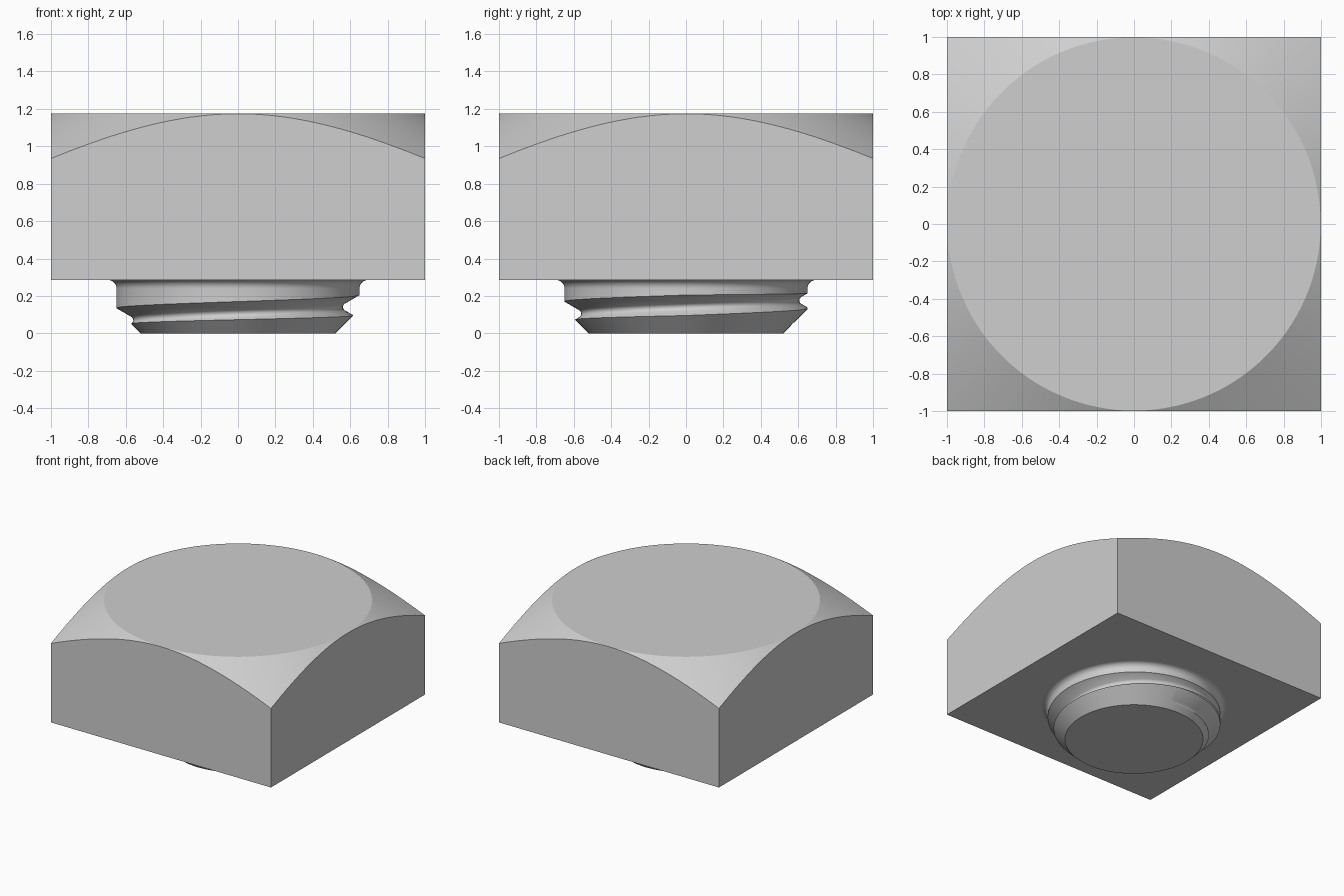
import bpy
import bmesh
from math import cos, sin, radians, tan, pi

old = bpy.data.objects.get("Cube")
if old:
    bpy.data.objects.remove(old, do_unlink=True)

TOP, SEAT = 1.175, 0.285      # top of the head, underside of the head
SHANK_R, ROOT_R = 0.65, 0.56  # thread crest and root radii
PITCH, FILLET = 0.14, 0.045

steel = bpy.data.materials.new("grey steel")
steel.use_nodes = True
steel.diffuse_color = (0.62, 0.62, 0.62, 1)
steel.node_tree.nodes["Principled BSDF"].inputs["Base Color"].default_value = steel.diffuse_color


def make_object(name, bm):
    bmesh.ops.recalc_face_normals(bm, faces=bm.faces)
    mesh = bpy.data.meshes.new(name)
    bm.to_mesh(mesh)
    bm.free()
    mesh.materials.append(steel)
    obj = bpy.data.objects.new(name, mesh)
    bpy.context.collection.objects.link(obj)
    return obj


def skin(name, rings, closed):
    """Join rings of points into a capped solid; closed wraps the last ring to the first."""
    bm = bmesh.new()
    rows = [[bm.verts.new(p) for p in ring] for ring in rings]
    n = len(rows[0])
    pairs = list(zip(rows, rows[1:]))
    if closed:
        pairs.append((rows[-1], rows[0]))
    for a, b in pairs:
        for i in range(n):
            j = (i + 1) % n
            bm.faces.new((a[i], a[j], b[j], b[i]))
    if not closed:
        bm.faces.new(rows[0])
        bm.faces.new(rows[-1])
    return make_object(name, bm)


def lathe(name, profile, steps=144):
    angles = [2 * pi * i / steps for i in range(steps)]
    return skin(name, [[(r * cos(a), r * sin(a), z) for a in angles] for r, z in profile], False)


def boolean(obj, cutter, operation):
    mod = obj.modifiers.new(operation.lower(), 'BOOLEAN')
    mod.operation = operation
    mod.solver = 'EXACT'
    mod.object = cutter
    bpy.context.view_layer.objects.active = obj
    bpy.ops.object.modifier_apply(modifier=mod.name)
    bpy.data.objects.remove(cutter, do_unlink=True)


def smooth(obj, angle):
    bpy.ops.object.select_all(action='DESELECT')
    obj.select_set(True)
    bpy.context.view_layer.objects.active = obj
    bpy.ops.object.shade_smooth_by_angle(angle=radians(angle))


# Square head, its corners trimmed by a 30 degree cone
bm = bmesh.new()
bmesh.ops.create_cube(bm, size=2)
for v in bm.verts:
    v.co.z = SEAT if v.co.z < 0 else TOP + 0.1
head = make_object("square_head", bm)
low = 0.2
trim = lathe("head_trim", [(0.998 + (TOP - low) / tan(radians(30)), low), (0.998, TOP)], 192)
boolean(head, trim, 'INTERSECT')
smooth(head, 20)

# Shank with a chamfered tip and a fillet under the head
profile = [(0.52, 0), (SHANK_R, SHANK_R - 0.52)]
for i in range(9):
    a = pi / 2 * i / 8
    profile.append((SHANK_R + FILLET * (1 - cos(a)), SEAT - FILLET * (1 - sin(a))))
profile.append((SHANK_R + FILLET, SEAT + 0.015))
shank = lathe("threaded_shank", profile)

# Helical thread groove that runs out below the head
rings = []
OUTER, FLANK, HALF = 0.67, tan(radians(30)), 0.013
for deg in range(61, 553, 3):
    a = radians(deg)
    zc = PITCH * deg / 360
    root = ROOT_R + (SHANK_R - ROOT_R) * max(0, deg - 360) / 180
    half = HALF + (OUTER - root) * FLANK
    section = [(OUTER, -half), (root + 0.009, -HALF - 0.005), (root + 0.002, -HALF * 0.7), (root, 0),
               (root + 0.002, HALF * 0.7), (root + 0.009, HALF + 0.005), (OUTER, half)]
    rings.append([(r * cos(a), r * sin(a), zc + z) for r, z in section])
groove = skin("groove_cutter", rings, False)
groove.hide_render = True
boolean(shank, groove, 'DIFFERENCE')
smooth(shank, 30)
